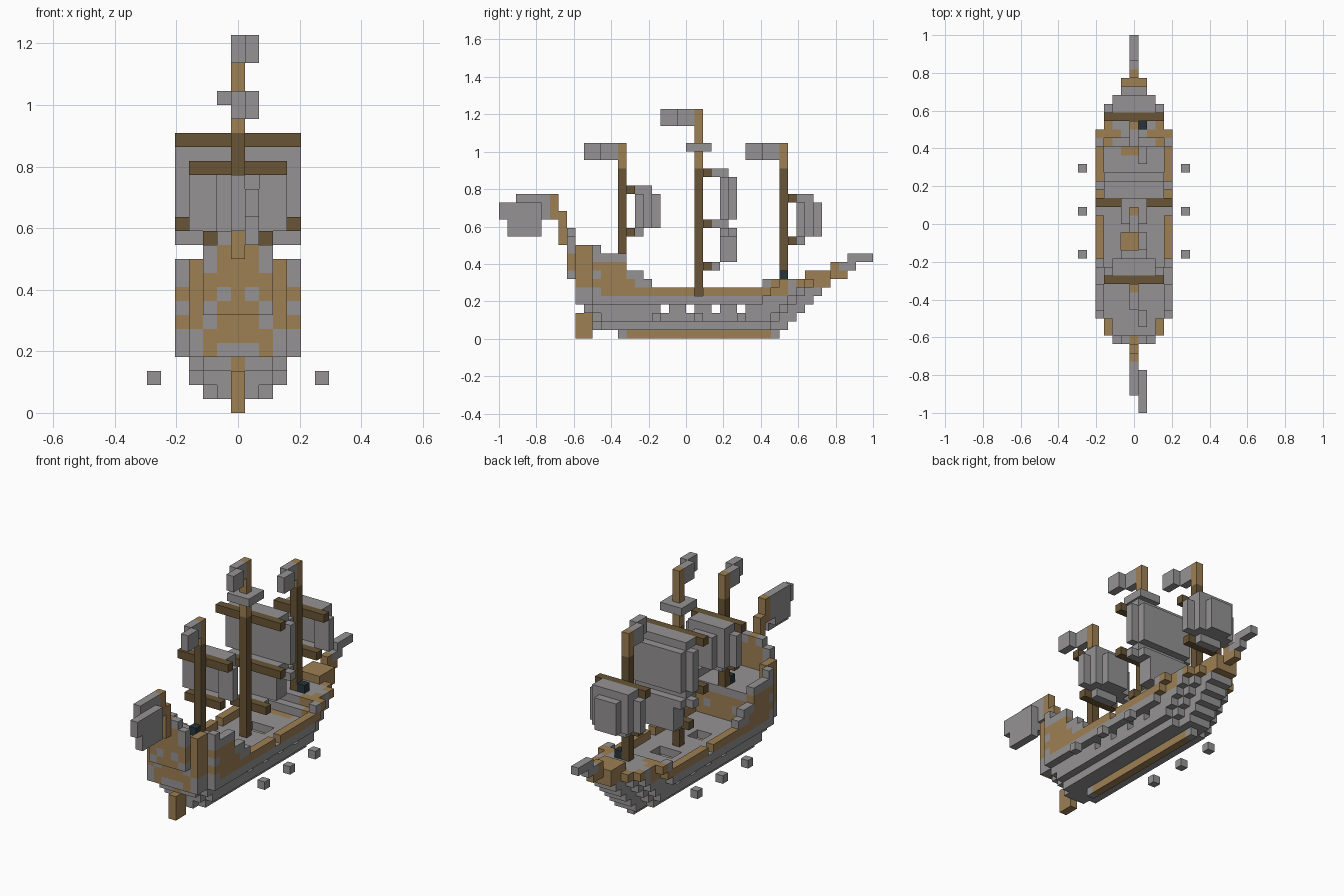
import bpy
import bmesh

cube = bpy.data.objects.get("Cube")
if cube:
    bpy.data.objects.remove(cube, do_unlink=True)

V = 1 / 22  # edge of one block


def make_material(name, rgb):
    mat = bpy.data.materials.new(name)
    mat.use_nodes = True
    mat.diffuse_color = (*rgb, 1)
    mat.node_tree.nodes["Principled BSDF"].inputs["Base Color"].default_value = (*rgb, 1)
    return mat


MATS = [make_material("weathered_grey", (.3, .29, .29)),
        make_material("oak_brown", (.34, .215, .088)),
        make_material("dark_wood", (.14, .09, .037)),
        make_material("slate_blue", (.02, .035, .045))]
GREY, OAK, DARK, SLATE = range(4)


def box(part, xs, ys, zs, colour):
    """Fill an inclusive range of blocks."""
    for i in range(xs[0], xs[1] + 1):
        for j in range(ys[0], ys[1] + 1):
            for k in range(zs[0], zs[1] + 1):
                part[i, j, k] = colour


def build(name, part):
    """Turn blocks into a mesh, keeping only the outer faces."""
    bm = bmesh.new()
    corners = {}

    def vert(p):
        if p not in corners:
            corners[p] = bm.verts.new(((p[0] - .5) * V, p[1] * V - 1, p[2] * V))
        return corners[p]

    for cell, colour in part.items():
        for axis in range(3):
            for side in (0, 1):
                other = list(cell)
                other[axis] += 2 * side - 1
                if tuple(other) in part:
                    continue
                loop = []
                for a, b in ((0, 0), (1, 0), (1, 1), (0, 1)):
                    p = list(cell)
                    p[axis] += side
                    p[(axis + 1) % 3] += a
                    p[(axis + 2) % 3] += b
                    loop.append(vert(tuple(p)))
                if not side:
                    loop.reverse()
                bm.faces.new(loop).material_index = colour
    mesh = bpy.data.meshes.new(name)
    bm.to_mesh(mesh)
    bm.free()
    for mat in MATS:
        mesh.materials.append(mat)
    obj = bpy.data.objects.new(name, mesh)
    bpy.context.collection.objects.link(obj)


# Hull plan: first and last row of each layer, and half width at a row
FIRST = [14, 11, 11, 10, 9, 9, 9, 8, 8, 8, 8]
LAST = [32, 33, 34, 35, 36, 37, 38, 38, 38, 38, 38]
WIDEST = [0, 2, 3, 3, 4, 4, 4, 4, 4, 4, 4]


def half(j, k):
    if not FIRST[k] <= j <= LAST[k]:
        return -1
    bow = (1, 1, 2, 3, 3, 3, 4)[min(LAST[k] - j, 6)]
    if k >= 4:
        stern = 2 if j < 9 else 3 if j < 11 else 4
    else:
        stern = max(0, WIDEST[k] - (j == FIRST[k]))
    return min(bow, stern, WIDEST[k])


def layer(part, k, rows, shell, colour):
    """One layer of the hull, solid or only its rim; colour is a rule."""
    for j in range(rows[0], rows[1] + 1):
        w = half(j, k)
        inner = min(half(j - 1, k), half(j + 1, k))
        for i in range(-w, w + 1):
            if not shell or abs(i) == w or abs(i) > inner:
                part[i, j, k] = colour(abs(i), j)


def grey(i, j):
    return GREY


def oak(i, j):
    return OAK


# Keel and rudder
keel = {}
layer(keel, 0, (14, 32), False, lambda i, j: GREY if j in (14, 32) else OAK)
build("keel", keel)
rudder = {}
box(rudder, (0, 0), (9, 10), (0, 2), OAK)
build("rudder", rudder)

# Lower hull with gun ports, then the main deck with two hatches
hull = {}
layer(hull, 1, (11, 33), False, grey)
layer(hull, 2, (11, 34), False, lambda i, j: OAK if i < 2 and 14 < j < 32 else GREY)
layer(hull, 3, (10, 35), True, lambda i, j: OAK if i == 0 and j == 10 else GREY)
for j in (19, 22, 25, 28):
    for i in (-3, 3):
        del hull[i, j, 3]
layer(hull, 4, (9, 36), False,
      lambda i, j: OAK if (j == 9 and i == 2) or (j in (30, 31) and i < 2) else GREY)
for i in (-1, 0):
    for j in (19, 20):
        del hull[i, j, 4]
for i in (-1, 0, 1):
    for j in (25, 26):
        del hull[i, j, 4]

# Gunwale with a gap beside the main mast
layer(hull, 5, (9, 37), True, lambda i, j: GREY if j < 12 and i > 2 or j > 33 else OAK)
for i in (-4, 4):
    del hull[i, 23, 5]
build("hull", hull)

# Stern castle: walls, deck, bulkhead and raised transom
castle = {}
layer(castle, 6, (9, 17), True, lambda i, j: GREY if j > 15 or i == 2 else OAK)
layer(castle, 7, (8, 16), True,
      lambda i, j: GREY if j > 14 or (j, i) in ((8, 2), (11, 4)) else OAK)
layer(castle, 8, (8, 14), False,
      lambda i, j: GREY if j == 8 and i == 1 or j > 8 and i < half(j, 8) else OAK)
layer(castle, 9, (8, 14), True, lambda i, j: GREY if j > 10 else OAK)
layer(castle, 10, (8, 11), True, lambda i, j: GREY if j == 11 or i == 2 else OAK)
for i in range(-3, 4):
    for k in (5, 6, 7):
        castle[i, 14, k] = GREY if abs(i) == 2 and k == 6 else OAK
box(castle, (-2, 2), (8, 8), (11, 11), GREY)
box(castle, (-1, 1), (8, 8), (11, 11), OAK)
box(castle, (-1, 1), (8, 8), (12, 12), GREY)
box(castle, (0, 0), (8, 8), (12, 12), OAK)
box(castle, (0, 0), (7, 7), (11, 14), OAK)
box(castle, (0, 0), (6, 6), (14, 16), OAK)
build("stern_castle", castle)

# Ensign at the stern
ensign = {}
box(ensign, (0, 0), (2, 5), (14, 16), GREY)
box(ensign, (0, 0), (2, 4), (13, 13), GREY)
box(ensign, (1, 1), (1, 4), (12, 15), GREY)
box(ensign, (1, 1), (0, 0), (14, 15), GREY)
build("stern_flag", ensign)

# Forecastle and bowsprit
bow = {}
layer(bow, 5, (31, 37), False, lambda i, j: GREY if j > 33 or i < 3 else OAK)
layer(bow, 6, (31, 38), True, lambda i, j: GREY if j in (31, 34) else OAK)
for j in range(32, 37):
    for i in range(-3, 4):
        if abs(i) < half(j, 6):
            bow.setdefault((i, j, 6), OAK if j == 32 and abs(i) > 1 else GREY)
layer(bow, 7, (37, 38), False, oak)
box(bow, (-1, 1), (36, 36), (7, 7), OAK)
build("forecastle", bow)
sprit = {}
box(sprit, (0, 0), (37, 40), (7, 7), OAK)
box(sprit, (0, 0), (39, 39), (8, 8), OAK)
box(sprit, (0, 0), (40, 41), (8, 8), GREY)
box(sprit, (0, 0), (41, 43), (9, 9), GREY)
build("bowsprit", sprit)


def rig(name, row, foot, top, yards, edge):
    """A mast with pennant, yards (height, half width) and billowing sails."""
    mast, flag, spars, sail = {}, {}, {}, {}
    box(mast, (0, 0), (row, row), (foot, 19), DARK)
    box(mast, (0, 0), (row, row), (20, top), OAK)
    box(flag, (0, 0), (row - 2, row - 1), (top - 1, top), GREY)
    box(flag, (1, 1), (row - 4, row - 3), (top - 1, top), GREY)
    for z, w in yards:
        box(spars, (-w, w), (row + 1, row + 1), (z, z), DARK)
        box(sail, (1 - w, w - 1), (row + 2, row + 2), (z, z), GREY)
    for (high, wide), (low, narrow) in zip(yards, yards[1:]):
        box(sail, (1 - wide, wide - 1), (row + 3, row + 3), (high, high), GREY)
        for k in range(low + 1, high):
            w = wide if k == high - 1 or narrow >= wide - 1 else narrow
            for i in range(-w, w + 1):
                # the cloth swells forward towards its middle
                depth = min(4, edge + wide - abs(i))
                back = max(edge, depth - 1)
                box(sail, (i, i), (row + back, row + depth), (k, k), GREY)
    for label, part in (("mast", mast), ("pennant", flag), ("yards", spars), ("sails", sail)):
        build(name + "_" + label, part)


rig("mizzen", 14, 9, 22, ((17, 3), (12, 2)), 2)
rig("main", 23, 5, 26, ((19, 4), (13, 4), (8, 2)), 3)
rig("fore", 33, 7, 22, ((16, 3), (11, 2)), 2)

# Lookout platform around the main mast
nest = {}
box(nest, (-1, 1), (22, 24), (22, 22), GREY)
del nest[0, 23, 22]
build("lookout", nest)

# Deck blocks at the end masts, and loose shot off each side
for name, spot in (("mizzen_block", (0, 13, 9)), ("fore_block", (1, 33, 7))):
    build(name, {spot: SLATE})
for side, i in (("left", 6), ("right", -6)):
    build(side + "_shot", {(i, j, 2): GREY for j in (18, 23, 28)})
